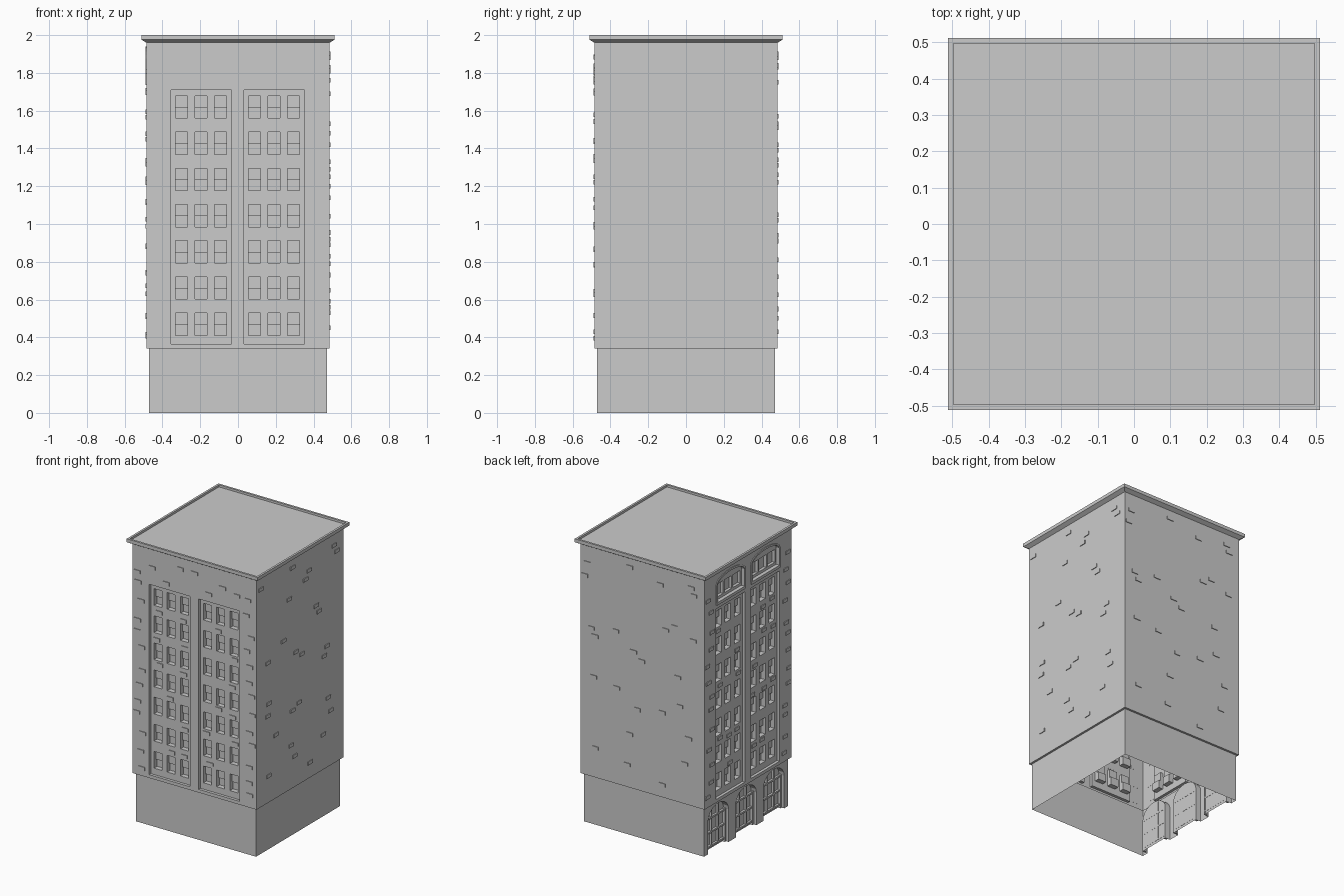
import bpy, bmesh, math, random
from mathutils import Matrix

if "Cube" in bpy.data.objects:
    bpy.data.objects.remove(bpy.data.objects["Cube"])

random.seed(4)
H = 0.485                      # half width of the upper walls
FRONT, RIGHT, BACK, LEFT = 0, 1, 2, 3
TURN = {FRONT: 0, RIGHT: 90, BACK: 180, LEFT: -90}


def make_object(name, bm):
    bmesh.ops.recalc_face_normals(bm, faces=bm.faces)
    me = bpy.data.meshes.new(name)
    bm.to_mesh(me)
    bm.free()
    ob = bpy.data.objects.new(name, me)
    bpy.context.collection.objects.link(ob)
    return ob


def prism(bm, side, outline, d0, d1):
    """Extrude a (u, z) outline from depth d0 to d1 into one wall."""
    rot = Matrix.Rotation(math.radians(TURN[side]), 3, 'Z')
    rings = []
    for d in (d0, d1):
        ring = []
        for u, z in outline:
            v = bm.verts.new((u, -H + d, z))
            v.co = rot @ v.co
            ring.append(v)
        rings.append(ring)
    a, b = rings
    bm.faces.new(a)
    bm.faces.new(b[::-1])
    for i in range(len(a)):
        j = (i + 1) % len(a)
        bm.faces.new((a[j], a[i], b[i], b[j]))


def box(bm, side, u0, u1, z0, z1, d0, d1):
    prism(bm, side, [(u0, z0), (u1, z0), (u1, z1), (u0, z1)], d0, d1)


def arch(u, half, z0, spring, rise, n=10):
    """Outline with an arched top."""
    pts = [(u - half, z0), (u + half, z0)]
    for i in range(n + 1):
        t = math.pi * i / n
        pts.append((u + half * math.cos(t), spring + rise * math.sin(t)))
    return pts


def square_rings(profile, cap_start, cap_end):
    """Stack square rings given as (half width, z)."""
    bm = bmesh.new()
    rings = [[bm.verts.new((sx * h, sy * h, z)) for sx, sy in
              ((-1, -1), (1, -1), (1, 1), (-1, 1))] for h, z in profile]
    for a, b in zip(rings, rings[1:]):
        for i in range(4):
            j = (i + 1) % 4
            bm.faces.new((a[i], a[j], b[j], b[i]))
    if cap_start:
        bm.faces.new(rings[0][::-1])
    if cap_end:
        bm.faces.new(rings[-1])
    return bm


# Layout shared by the two windowed walls
panels = [(-0.355, -0.035), (0.032, 0.352)]
rows = [0.41 + 0.1917 * i for i in range(7)]
cols = [-0.331, -0.228, -0.124, 0.056, 0.159, 0.263]
WIN_W, WIN_H = 0.063, 0.118
PANEL_D = 0.02
arch_centres = (-0.31, 0.0, 0.31)

# Cutters in three stages: panels, openings, lower sashes and panes
stage1, stage2, stage3 = bmesh.new(), bmesh.new(), bmesh.new()
for side in (FRONT, LEFT):
    for u0, u1 in panels:
        box(stage1, side, u0, u1, 0.365, 1.71, -0.05, PANEL_D)
    for z in rows:
        for u in cols:
            box(stage2, side, u, u + WIN_W, z, z + WIN_H, -0.05, PANEL_D + 0.02)
            box(stage3, side, u, u + WIN_W, z, z + 0.056, -0.05, PANEL_D + 0.034)
for u in arch_centres:
    prism(stage1, LEFT, arch(u, 0.115, -0.02, 0.23, 0.09), -0.05, 0.055)
for u0, u1 in panels:
    mid = (u0 + u1) / 2
    prism(stage1, LEFT, arch(mid, 0.15, 1.755, 1.875, 0.05), -0.05, 0.02)
    for k in (-1, 0, 1):
        w = 0.04
        box(stage2, LEFT, mid + k * 0.095 - w, mid + k * 0.095 + w,
            1.775, 1.865, -0.05, 0.04)

# Walls: stepped block with recesses cut in, open below and under the cornice
walls = make_object("walls", square_rings(
    [(0.47, 0), (0.47, 0.342), (H, 0.342), (H, 1.96)], True, True))
for i, bm in enumerate((stage1, stage2, stage3)):
    cutter = make_object("recess_cutter_%d" % (i + 1), bm)
    cutter.hide_render = True
    cutter.hide_viewport = False
    mod = walls.modifiers.new("recess", 'BOOLEAN')
    mod.operation = 'DIFFERENCE'
    mod.solver = 'EXACT'
    mod.object = cutter
deps = bpy.context.evaluated_depsgraph_get()
cut = bpy.data.meshes.new_from_object(walls.evaluated_get(deps))
walls.modifiers.clear()
walls.data = cut
for ob in [o for o in bpy.data.objects if o.name.startswith("recess_cutter")]:
    bpy.data.objects.remove(ob)
bm = bmesh.new()
bm.from_mesh(cut)
ends = [f for f in bm.faces if all(v.co.z < 1e-4 for v in f.verts)
        or all(v.co.z > 1.9599 for v in f.verts)]
bmesh.ops.delete(bm, geom=ends, context='FACES')
bm.to_mesh(cut)
bm.free()

# Cornice, parapet and sunken roof
make_object("cornice_and_roof", square_rings(
    [(H, 1.96), (0.512, 1.976), (0.512, 2.0), (0.497, 2.0), (0.497, 1.985)],
    False, True))

# Ground floor arched window bars
bm = bmesh.new()
for u in arch_centres:
    for s in (-1, 1):
        box(bm, LEFT, u + s * 0.038 - 0.005, u + s * 0.038 + 0.005, 0.03, 0.305, 0.04, 0.056)
        box(bm, LEFT, u + s * 0.108 - 0.007, u + s * 0.108 + 0.007, 0.0, 0.235, 0.035, 0.056)
    for z in (0.025, 0.125, 0.225):
        box(bm, LEFT, u - 0.112, u + 0.112, z - 0.006, z + 0.006, 0.04, 0.056)
make_object("arched_window_bars", bm)

# Sills and arched surrounds of the top storey
bm = bmesh.new()
for u0, u1 in panels:
    mid = (u0 + u1) / 2
    box(bm, LEFT, u0, u1, 1.735, 1.755, -0.006, 0.002)
    for s in (-1, 1):
        box(bm, LEFT, mid + s * 0.157 - 0.007, mid + s * 0.157 + 0.007,
            1.755, 1.875, -0.005, 0.002)
    outer = arch(mid, 0.164, 0, 1.875, 0.064)[2:]
    inner = arch(mid, 0.15, 0, 1.875, 0.05)[2:]
    for i in range(len(outer) - 1):
        prism(bm, LEFT, [outer[i], outer[i + 1], inner[i + 1], inner[i]], -0.005, 0.002)
make_object("top_window_surrounds", bm)


# Scattered raised bricks
def brick(bm, side, u, z, d=0.0):
    box(bm, side, u - 0.025, u + 0.025, z - 0.012, z + 0.012, d - 0.005, d + 0.001)


right_spots = [(-.085, 1.9), (.10, 1.81), (.06, 1.76), (.38, 1.88), (.41, 1.83), (-.44, 1.88),
               (-.12, 1.69), (.18, 1.53), (.21, 1.48), (-.185, 1.42), (-.36, 1.33),
               (-.05, 1.29), (.02, 1.25), (.27, 1.14), (.3, 1.2), (-.35, 1.04),
               (-.36, .955), (-.085, .89), (-.01, .92), (.315, .83), (.34, .73),
               (-.27, .79), (-.1, .65), (-.06, .56), (.26, .59), (-.35, .53), (.11, .45)]
back_spots = [(.45, 1.75), (.43, 1.84), (.1, 1.9), (-.14, 1.84), (-.38, 1.88), (-.4, 1.83),
              (.4, 1.39), (.37, 1.34), (.21, 1.42), (.07, 1.31), (.005, 1.26),
              (-.18, 1.53), (-.25, 1.57), (-.395, 1.51), (.38, 1.05), (.2, 1.02),
              (.04, .91), (.1, .72), (.37, .55), (-.155, .94), (-.275, 1.22),
              (-.29, 1.02), (-.36, .81), (-.33, .625), (.12, .5), (-.155, .43)]
bm = bmesh.new()
for y, z in right_spots:
    brick(bm, RIGHT, y, z)
for x, z in back_spots:
    brick(bm, BACK, -x, z)
for side in (FRONT, LEFT):
    for s in (-1, 1):                       # corner strips
        for i in range(13):
            brick(bm, side, s * random.uniform(0.4, 0.455),
                  0.42 + i * 0.115 + random.uniform(-0.03, 0.03))
    for z in rows[:-1]:                     # between window rows
        for u in random.sample(cols, 3):
            brick(bm, side, u + WIN_W / 2 + random.uniform(-0.02, 0.02),
                  z + 0.155 + random.uniform(-0.015, 0.015), PANEL_D)
for i in range(7):                          # above the front panels
    brick(bm, FRONT, -0.33 + i * 0.11, random.uniform(1.75, 1.91))
make_object("raised_bricks", bm)
